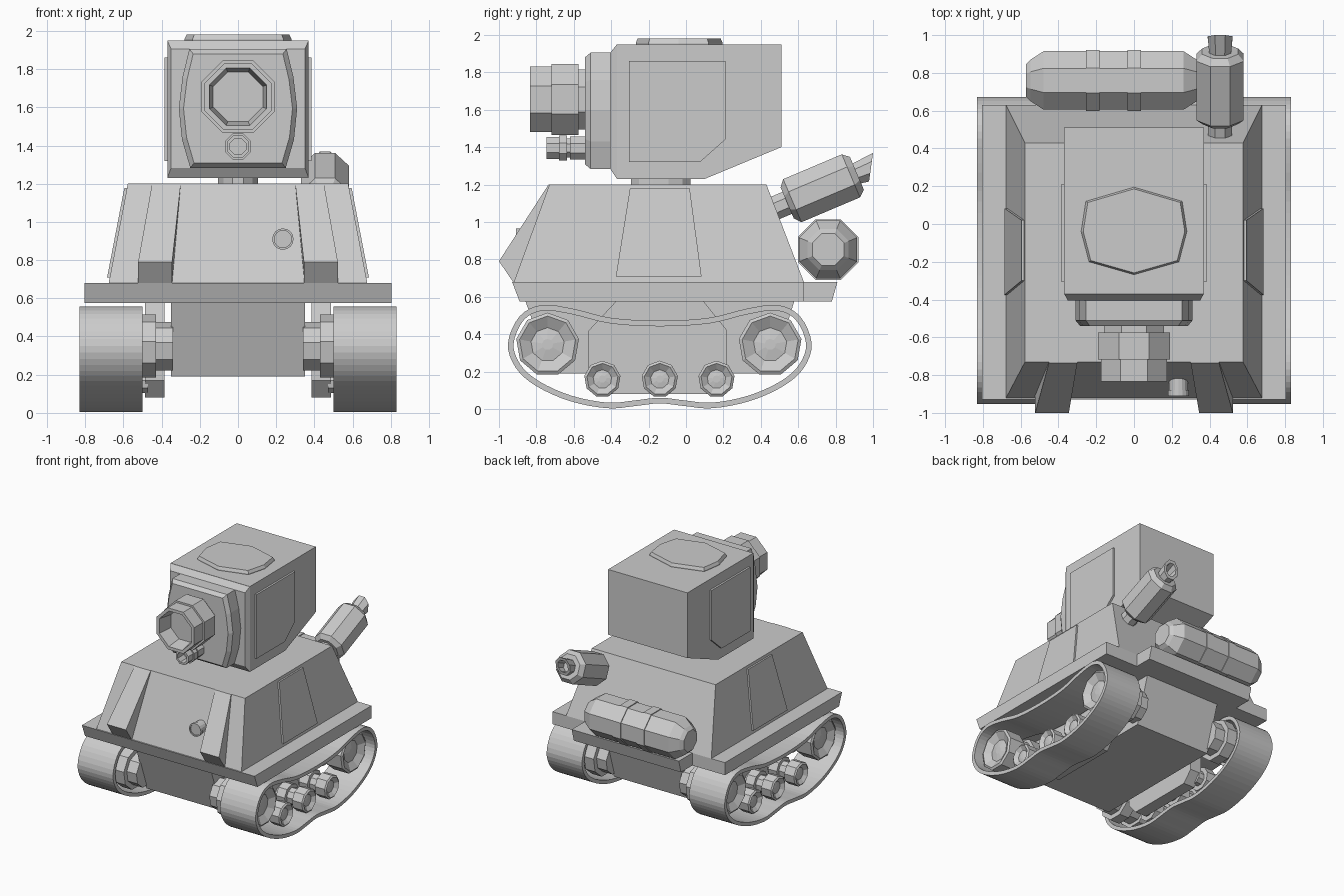
import bpy, bmesh, math
from mathutils import Vector

if "Cube" in bpy.data.objects:
    bpy.data.objects.remove(bpy.data.objects["Cube"])

FLAT = 1 / math.cos(math.pi / 8)      # flat distance -> corner radius of an octagon


def loft(name, rings, closed=False, mirror=False):
    """Skin a list of equal-length point rings; cap the ends unless closed."""
    bm = bmesh.new()
    vs = [[bm.verts.new(p) for p in r] for r in rings]
    n = len(vs[0])
    pairs = list(zip(vs, vs[1:])) + ([(vs[-1], vs[0])] if closed else [])
    for a, b in pairs:
        for i in range(n):
            j = (i + 1) % n
            bm.faces.new((a[i], a[j], b[j], b[i]))
    if not closed:
        bm.faces.new(vs[0])
        bm.faces.new(vs[-1])
    bmesh.ops.recalc_face_normals(bm, faces=bm.faces)
    me = bpy.data.meshes.new(name)
    bm.to_mesh(me)
    bm.free()
    ob = bpy.data.objects.new(name, me)
    bpy.context.collection.objects.link(ob)
    if mirror:
        ob.modifiers.new("Mirror", 'MIRROR')
    return ob


def lathe(name, prof, origin, axis, sides=8, phase=math.pi / 8, mirror=False, shear=None):
    """Revolve (distance, radius) pairs round an axis through origin."""
    o, a = Vector(origin), Vector(axis).normalized()
    up = Vector((0, 0, 1)) if abs(a.z) < 0.9 else Vector((0, 1, 0))
    u = (up - a * up.dot(a)).normalized()
    v = a.cross(u)
    rings = []
    for k, (s, r) in enumerate(prof):
        ring = []
        for i in range(sides):
            t = phase + math.tau * i / sides
            d = s + (r * math.cos(t) * 0.6 if shear and k in shear else 0)
            ring.append(o + a * d + u * r * math.cos(t) + v * r * math.sin(t))
        rings.append(ring)
    return loft(name, rings, mirror=mirror)


def prism_x(name, prof, x0, x1, mirror=False):
    return loft(name, [[(x, y, z) for y, z in prof] for x in (x0, x1)], mirror=mirror)


def rect(x, y0, y1, z):
    return [(-x, y0, z), (x, y0, z), (x, y1, z), (-x, y1, z)]


# Hull: lower tub, fender deck, rear shelf, sloped upper body
prism_x("lower_hull", [(-.86, .58), (-.72, .19), (.46, .19), (.58, .58)], -.35, .35)
prism_x("fender_deck", [(-.93, .68), (-.89, .575), (.63, .575), (.63, .68)], -.805, .805)
prism_x("rear_shelf", [(.6, .68), (.6, .575), (.78, .575), (.81, .68)], -.5, .5)
loft("upper_hull", [rect(.677, -.92, .63, .68), rect(.577, -.73, .43, 1.2)])

# Trapezoid side doors lying on the sloped walls
def wall_x(z):
    return .677 - .1 * (z - .68) / .52

door = [(-.30, 1.178), (.02, 1.178), (.083, .708), (-.375, .708)]
loft("side_door", [[(wall_x(z) + d, y, z) for y, z in door] for d in (-.02, .014)], mirror=True)

# Wedge-shaped front ribs and headlight
loft("front_rib", [[(xt, -.70, 1.2), (xt, -.735, 1.2), (xb, -1.0, .79), (xb, -.925, .68), (xb, -.86, .68)]
                   for xt, xb in ((.30, .345), (.45, .523))], mirror=True)
lathe("headlight", [(-.05, .05), (.02, .05), (.02, .056), (.05, .056), (.05, .045), (.042, .045)],
      (.235, -.86, .91), (0, -1, 0), 16)

# Suspension beams
prism_x("suspension_beam", [(-.37, .58), (-.52, .42), (-.52, .17), (-.44, .08), (.14, .08),
                            (.22, .17), (.22, .42), (.09, .58)], .385, .488, mirror=True)

# Tracks: half outline mirrored front to back, smoothed, then given thickness
MID = -.14
half = [(0, .472), (.26, .487), (.46, .535), (.63, .556), (.75, .495), (.812, .35),
        (.77, .22), (.66, .122), (.48, .042), (.28, .004), (.13, .016), (0, .03)]
pts = [Vector(p) for p in half] + [Vector((-y, z)) for y, z in half[-2:0:-1]]
n, path = len(pts), []
for i in range(n):
    p0, p1, p2, p3 = (pts[(i + k) % n] for k in (-1, 0, 1, 2))
    for t in (0, .25, .5, .75):
        path.append(.5 * (2 * p1 + (p2 - p0) * t + (2 * p0 - 5 * p1 + 4 * p2 - p3) * t * t
                          + (3 * p1 - p0 - 3 * p2 + p3) * t ** 3))
rings = []
for i, p in enumerate(path):
    d = (path[(i + 1) % len(path)] - path[i - 1]).normalized()
    q = p + Vector((d.y, -d.x)) * .03
    rings.append([(.5, p.x + MID, p.y), (.83, p.x + MID, p.y), (.83, q.x + MID, q.y), (.5, q.x + MID, q.y)])
loft("track", rings, closed=True, mirror=True)

# Wheels
big = [(.34, .13), (.43, .13), (.43, .17), (.52, .17), (.52, .14), (.62, .14), (.62, .17),
       (.76, .17), (.77, .152), (.735, .09), (.745, .03)]
small = [(.47, .06), (.52, .06), (.52, .098), (.6, .098), (.6, .07), (.67, .07), (.67, .098),
         (.76, .098), (.77, .084), (.745, .05), (.75, .02)]
for i, y in enumerate((-.74, .45)):
    lathe(f"drive_wheel_{i}", big, (0, y, .345), (1, 0, 0), 9, 0, mirror=True)
for i, y in enumerate((-.447, -.14, .163)):
    lathe(f"road_wheel_{i}", small, (0, y, .16), (1, 0, 0), 9, 0, mirror=True)

# Head: neck, main box, framed front, side panels, top hatch
neck = lathe("neck", [(0, .165), (.08, .165)], (0, -.135, 1.17), (0, 0, 1), 12, math.pi / 12)
neck.scale.x = .65
prism_x("head_box", [(-.37, 1.95), (.51, 1.95), (.51, 1.40), (.1, 1.23), (-.37, 1.23)], -.37, .37)


def front_rect(x, y, z0, z1):
    return [(-x, y, z0), (x, y, z0), (x, y, z1), (-x, y, z1)]


loft("head_front_frame", [front_rect(.37, -.369, 1.23, 1.95), front_rect(.35, -.405, 1.283, 1.905)])

face = [(.255, 1.905), (.29, 1.76), (.31, 1.595), (.293, 1.43), (.25, 1.283)]
face += [(-x, z) for x, z in reversed(face)]


def face_ring(y, k):
    return [(x * (1 - k), y, 1.594 + (z - 1.594) * (1 - k)) for x, z in face]


loft("face_plate", [face_ring(-.39, 0), face_ring(-.51, 0), face_ring(-.54, .08)])

prism_x("head_side_panel", [(-.305, 1.86), (.21, 1.86), (.21, 1.44), (.075, 1.32), (-.305, 1.32)],
        .36, .386, mirror=True)

hatch = [(0, .195), (.255, .12), (.28, -.04), (.238, -.2), (0, -.268),
         (-.238, -.2), (-.28, -.04), (-.255, .12)]
loft("roof_hatch", [[(x * k, -.035 + (y + .035) * k, z) for x, y in hatch]
                    for k, z in ((1, 1.94), (1, 1.958), (.96, 1.98))])

# Octagonal main barrel with hollow bore, and small barrel beneath it
lathe("main_barrel", [(d, r * FLAT) for d, r in
      ((.52, .16), (.575, .16), (.575, .19), (.718, .19), (.718, .175), (.833, .175), (.833, .15), (.71, .13))],
      (0, 0, 1.655), (0, -1, 0))
lathe("small_barrel", [(d, r * FLAT) for d, r in
      ((.52, .062), (.62, .062), (.62, .05), (.635, .05), (.635, .067), (.68, .067), (.68, .058),
       (.745, .058), (.745, .042), (.66, .042))], (0, 0, 1.395), (0, -1, 0))

# Rear fuel tank with two straps
tank = (-.108, .76, .852)
lathe("fuel_tank", [(s, r * FLAT) for s, r in
      ((-.465, .085), (-.44, .11), (-.37, .155), (.37, .155), (.44, .11), (.465, .085))], tank, (1, 0, 0))
for i, c in enumerate((-.11, .11)):
    lathe(f"tank_strap_{i}", [(c - .036, .162 * FLAT), (c + .036, .162 * FLAT)], tank, (1, 0, 0))

# Tilted exhaust: muffler body with slant-cut hollow pipe
lathe("exhaust", [(s, r * FLAT) for s, r in
      ((-.28, .064), (-.2, .064), (-.2, .09), (-.17, .125), (.17, .125), (.205, .095), (.205, .058),
       (.287, .066), (.287, .045), (.21, .04))],
      (.456, .725, 1.18), (0, .92, .39), shear=(7, 8))
